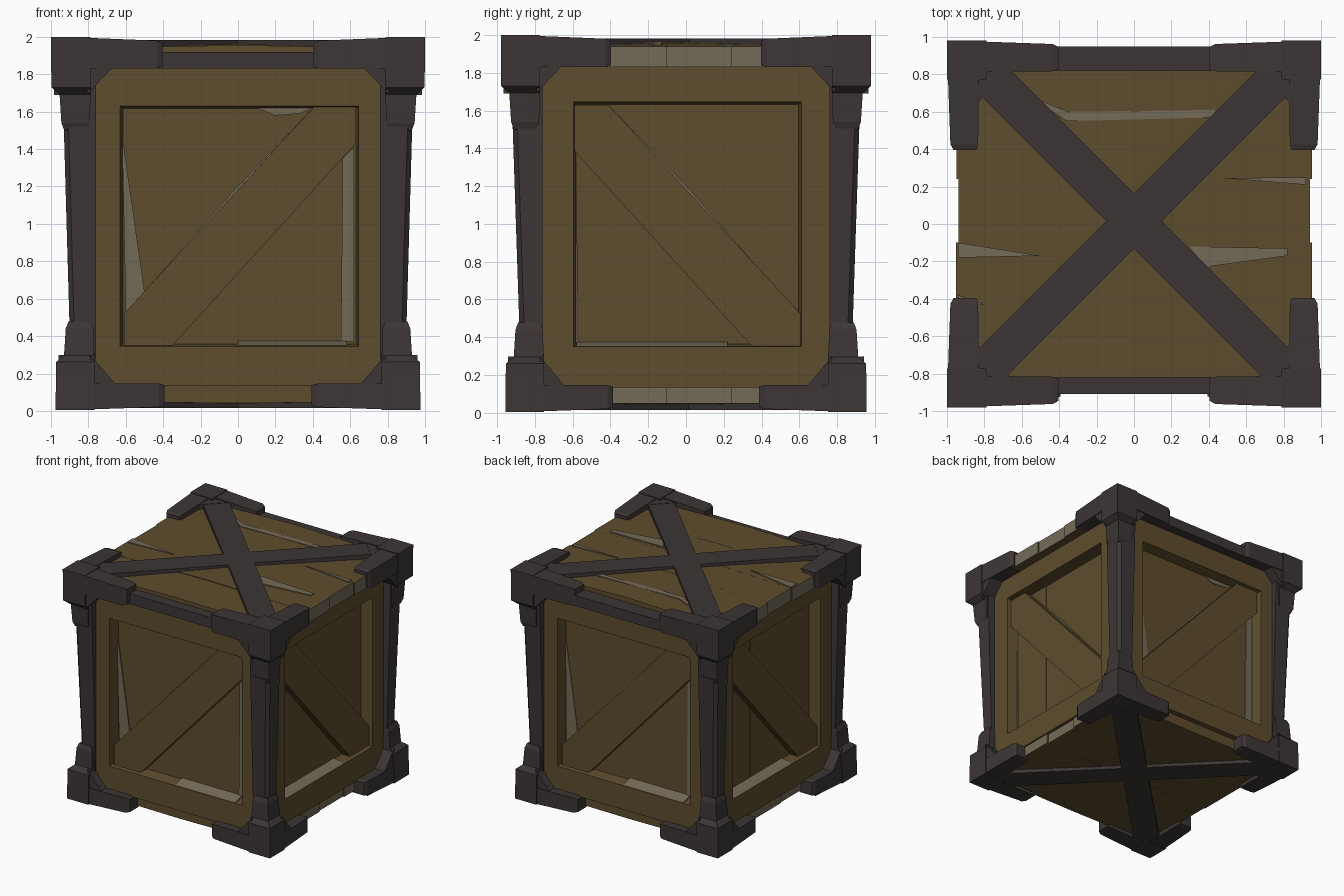
import bpy, bmesh, math, random
from mathutils import Matrix, Vector

if "Cube" in bpy.data.objects:
    bpy.data.objects.remove(bpy.data.objects["Cube"])

random.seed(4)


def material(name, rgb):
    m = bpy.data.materials.new(name)
    m.diffuse_color = (*rgb, 1)
    m.use_nodes = True
    m.node_tree.nodes["Principled BSDF"].inputs["Base Color"].default_value = m.diffuse_color
    return m


DARK = material("dark iron", (0.046, 0.036, 0.037))
WOOD = material("brown wood", (0.111, 0.074, 0.026))
PALE = material("pale worn wood", (0.175, 0.147, 0.098))


def finish(name, bm, *mats, rule=None):
    bmesh.ops.recalc_face_normals(bm, faces=bm.faces)
    bm.normal_update()
    if rule:
        for f in bm.faces:
            f.material_index = rule(f)
    me = bpy.data.meshes.new(name)
    bm.to_mesh(me)
    bm.free()
    for m in mats:
        me.materials.append(m)
    ob = bpy.data.objects.new(name, me)
    bpy.context.collection.objects.link(ob)
    return ob


def skin(bm, a, b):
    """Closed solid between two matching loops of points."""
    a, b = [[bm.verts.new(p) for p in loop] for loop in (a, b)]
    bm.faces.new(a)
    bm.faces.new(b[::-1])
    for i in range(len(a)):
        j = (i + 1) % len(a)
        bm.faces.new((a[i], b[i], b[j], a[j]))


def prism(bm, pts, f, d0, d1):
    """Polygon in u,v extruded from depth d0 to d1; f maps (u,v,d) to space."""
    skin(bm, [f(u, v, d0) for u, v in pts], [f(u, v, d1) for u, v in pts])


def rect(u0, u1, v0, v1):
    return [(u0, v0), (u1, v0), (u1, v1), (u0, v1)]


def loft(bm, r0, r1, f):
    """Tapered box between rectangles r = (t, u0, u1, v0, v1); f maps (t,u,v)."""
    skin(bm, *[[f(r[0], u, v) for u, v in rect(*r[1:])] for r in (r0, r1)])


flat = lambda u, v, d: (u, v, d)
X = lambda t, u, v: (t, u, v)
Y = lambda t, u, v: (u, t, v)
Z = lambda t, u, v: (u, v, t)

# Corner brackets and posts
for sx in (-1, 1):
    for sy in (-1, 1):
        for top in (True, False):
            bm = bmesh.new()
            for f in (X, Y):
                loft(bm, (0.40, 0.835, 0.955, 1.84, 1.97), (0.43, 0.825, 0.972, 1.83, 1.98), f)
                loft(bm, (0.43, 0.825, 0.972, 1.83, 1.98), (0.80, 0.82, 0.985, 1.83, 1.995), f)
                loft(bm, (0.80, 0.82, 0.985, 1.83, 1.995), (0.985, 0.80, 0.985, 1.80, 1.998), f)
            loft(bm, (1.73, 0.78, 0.988, 0.78, 0.988), (2.0, 0.78, 0.99, 0.78, 0.99), Z)
            loft(bm, (1.68, 0.78, 0.93, 0.78, 0.93), (1.73, 0.78, 0.988, 0.78, 0.988), Z)
            loft(bm, (1.50, 0.80, 0.92, 0.80, 0.92), (1.54, 0.785, 0.935, 0.785, 0.935), Z)
            loft(bm, (1.54, 0.785, 0.935, 0.785, 0.935), (1.70, 0.78, 0.945, 0.78, 0.945), Z)
            gusset = [(0.66, 1.84), (0.8, 1.84), (0.8, 1.69)]
            prism(bm, gusset, lambda u, v, d: (u, d, v), 0.82, 0.975)
            prism(bm, gusset, lambda u, v, d: (d, u, v), 0.82, 0.975)
            prism(bm, [(0.65, 0.83), (0.83, 0.83), (0.83, 0.65)], flat, 1.85, 1.985)
            for v in bm.verts:
                x, y, z = v.co
                d = 2 - z
                if top:
                    v.co = (x * sx * 1.01, y * sy * 0.99, z)
                else:
                    v.co = (x * sx * 0.985, y * sy * 0.965, d * (0.84 if d < 0.2 else 0.95) + 0.004)
            finish("top_bracket" if top else "bottom_bracket", bm, DARK)
        bm = bmesh.new()
        # chamfered, tapering post
        section = lambda ox, oy, z: [(sx * x, sy * y, z) for x, y in (
            (0.76, 0.76), (ox, 0.76), (ox, oy - 0.025), (ox - 0.025, oy), (0.76, oy))]
        skin(bm, section(0.895, 0.875, 0.25), section(0.938, 0.925, 1.75))
        finish("corner_post", bm, DARK)

# Four sides: recessed boards, frame, diagonal brace and worn chips
BRACE = [(-0.61, 0.52), (0.41, 1.63), (0.63, 1.63), (0.63, 1.43), (-0.35, 0.35), (-0.61, 0.35)]
CHIPS = {
    0: [[(-0.62, 1.48), (-0.60, 0.52), (-0.50, 0.64)],
        [(0.62, 0.37), (0.62, 1.41), (0.56, 1.35), (0.55, 0.37)],
        [(0.10, 1.62), (0.40, 1.62), (0.33, 1.59), (0.20, 1.58)],
        [(-0.49, 0.65), (0.40, 1.62), (-0.02, 1.18)]],
    1: [[(0.60, 0.37), (0.60, 1.38), (0.58, 1.32), (0.57, 0.37)],
        [(-0.60, 0.37), (-0.60, 0.53), (-0.57, 0.57), (-0.57, 0.37)],
        [(-0.45, 0.69), (0.40, 1.62), (-0.02, 1.18)]],
}
for k, side in enumerate(("front", "right", "back", "left")):
    R = Matrix.Rotation(k * math.pi / 2, 3, 'Z')
    s = -1 if k % 2 else 1
    face = lambda u, v, d, R=R, s=s: R @ Vector((u * s, -d, v))

    bm = bmesh.new()
    edges = [-0.78, -0.2, 0.22, 0.78]
    for a, b in zip(edges, edges[1:]):
        prism(bm, rect(a, b, 0.1, 1.88), face, 0.70, 0.768 + random.uniform(-0.006, 0.004))
    finish(side + "_boards", bm, WOOD)

    # frame boards with sloping inner edges
    bm = bmesh.new()
    o = rect(-0.785, 0.785, 0.135, 1.84)
    i = rect(-0.63, 0.645, 0.345, 1.63) if s > 0 else rect(-0.61, 0.595, 0.35, 1.645)
    q = [(u * 0.972, 1 + (v - 1) * 0.975) for u, v in i]
    for n in range(4):
        m = (n + 1) % 4
        skin(bm, [face(*p, 0.74) for p in (o[n], o[m], q[m], q[n])],
             [face(*p, 0.868) for p in (o[n], o[m], i[m], i[n])])
    finish(side + "_frame", bm, WOOD)

    bm = bmesh.new()
    prism(bm, BRACE, face, 0.74, 0.835)
    finish(side + "_brace", bm, WOOD)

    bm = bmesh.new()
    for pts in CHIPS[k % 2]:
        prism(bm, pts, face, 0.768, 0.776)
    prism(bm, [(0.77, 0.375), (0.862, 0.35), (0.77, 0.345)],
          lambda u, v, d, face=face: face(d, v, u), 0.0 if s > 0 else -0.22, 0.58)
    finish(side + "_worn_chips", bm, PALE)

# Lid and floor planks, with pale sawn ends in the middle
bounds = [-0.82, -0.42, -0.10, 0.24, 0.60, 0.82]
pale_ends = lambda f: int(abs(f.normal.x) > 0.6 and abs(f.calc_center_median().y) < 0.45)
for name, z0, z1, dip, reach in (("lid_planks", 1.83, 1.958, -0.018, 0.945),
                                 ("floor_planks", 0.14, 0.04, 0.01, 0.845)):
    bm = bmesh.new()
    for a, b in zip(bounds, bounds[1:]):
        j = random.uniform(-0.004, 0.004)
        for sx in (-1, 1):
            e = sx * (reach + random.uniform(-0.01, 0.01))
            loft(bm, (0, a, b, z0, z1 + j), (e, a, b, z0, z1 + dip), X)
    finish(name, bm, WOOD, PALE, rule=pale_ends)

# Worn streaks following the slope of the lid
bm = bmesh.new()
for pts in ([(-0.55, 0.68), (-0.35, 0.60), (0.45, 0.61), (0.45, 0.57), (-0.36, 0.55)],
            [(-0.94, -0.10), (-0.50, -0.17), (-0.94, -0.18)],
            [(0.30, -0.12), (0.82, -0.13), (0.82, -0.17), (0.38, -0.23)],
            [(-0.94, -0.38), (-0.80, -0.43), (-0.94, -0.44)],
            [(0.48, 0.245), (0.92, 0.25), (0.92, 0.21)]):
    prism(bm, pts, lambda u, v, d: (u, v, d - 0.019 * abs(u)), 1.96, 1.968)
finish("lid_worn_streaks", bm, PALE)

# Crossed straps above and below
for name, z0, z1 in (("lid_cross", 1.90, 1.982), ("floor_cross", 0.015, 0.10)):
    bm = bmesh.new()
    for ang in (45, -45):
        R = Matrix.Rotation(math.radians(ang), 3, 'Z')
        place = lambda t, u, v, R=R: R @ Vector((t, u, v)) + Vector((0, 0.015, 0))
        loft(bm, (-1.15, -0.105, 0.105, z0, z1), (1.15, -0.105, 0.105, z0, z1), place)
    finish(name, bm, DARK)

# Iron rails along the front and back of the lid
for name, y0, y1 in (("front_rail", -0.91, -0.81), ("back_rail", 0.81, 0.95)):
    bm = bmesh.new()
    prism(bm, rect(-0.5, 0.5, y0, y1), flat, 1.83, 1.92)
    finish(name, bm, DARK)
